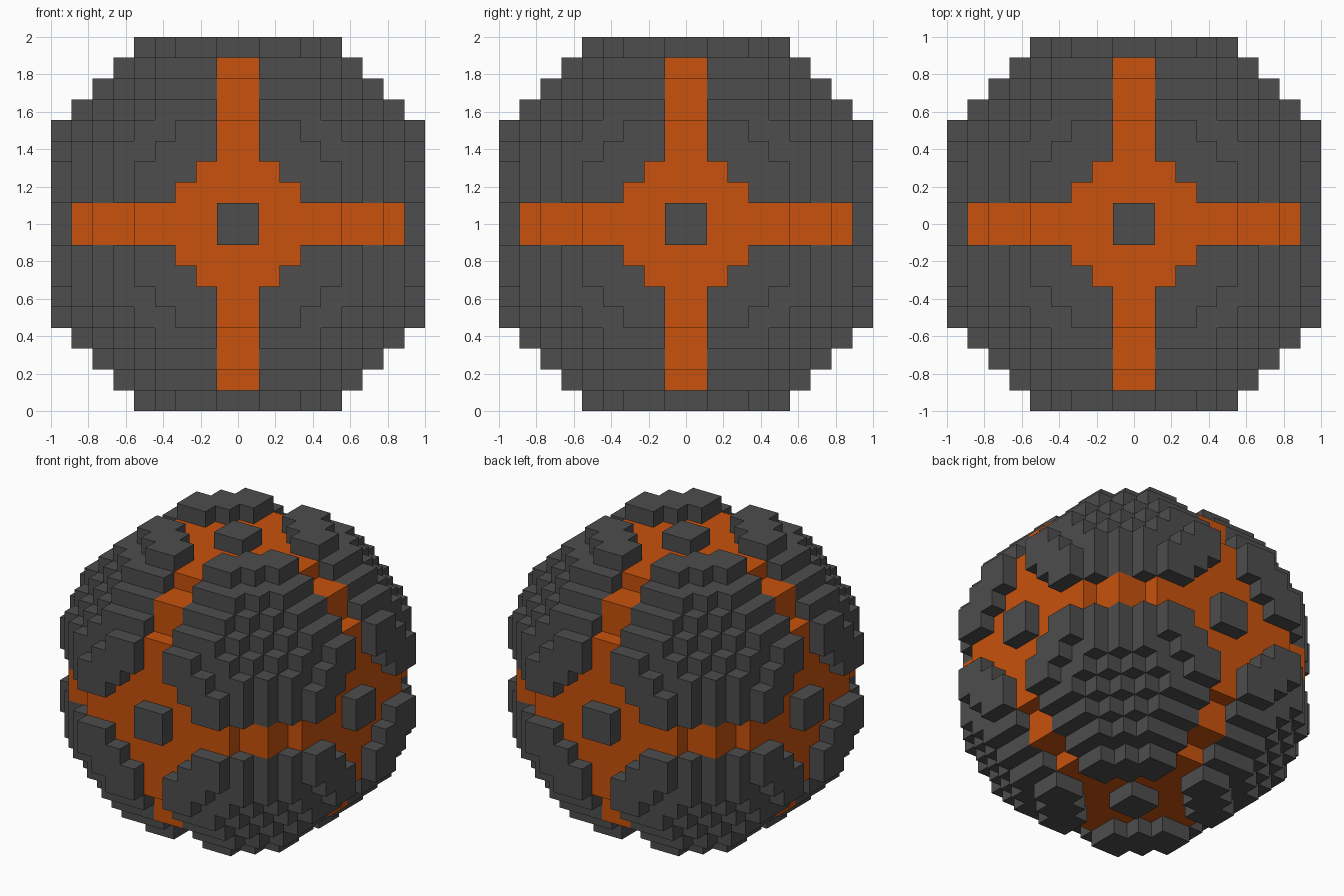
import bpy
import bmesh
from itertools import product
from mathutils import Vector

cube = bpy.data.objects.get("Cube")
if cube:
    bpy.data.objects.remove(cube, do_unlink=True)

HALF = 9                      # blocks from the centre to the outside
SIZE = 1 / HALF               # edge of one block
SHELL_R2 = 99.75              # squared radius of the armour shell, in blocks
CORE_R2 = 85.75               # squared radius of the glowing core


def make_material(name, rgb):
    mat = bpy.data.materials.new(name)
    mat.use_nodes = True
    colour = (*rgb, 1)
    mat.diffuse_color = colour
    mat.node_tree.nodes["Principled BSDF"].inputs["Base Color"].default_value = colour
    return mat


grey = make_material("dark_grey", (0.075, 0.075, 0.075))
orange = make_material("burnt_orange", (0.58, 0.085, 0.004))


def part_at(p):
    """Name of the part that fills the block centred on p, or None."""
    a, b, c = sorted(abs(v) for v in p)
    r2 = a * a + b * b + c * c
    if c > HALF or r2 > SHELL_R2:
        return None
    if c < HALF - 1 and r2 < CORE_R2:
        return "core"
    # Square stud in the middle of each of the six sides
    if c > HALF - 1 and b < 1:
        axis = max(range(3), key=lambda i: abs(p[i]))
        return "stud_" + (("right", "left"), ("front", "back"), ("bottom", "top"))[axis][p[axis] > 0]
    # Grooves between the plates, and the round clearing about each stud
    if a < 1 or (c > HALF - 1 and a + b <= 4):
        return None
    # Eight armour plates, one per octant
    return "plate_" + "_".join((("bottom", "top")[p[2] > 0],
                                ("front", "back")[p[1] > 0],
                                ("right", "left")[p[0] > 0]))


# Sort the blocks into parts
steps = [i + 0.5 for i in range(-HALF, HALF)]
blocks = {}
for p in product(steps, repeat=3):
    part = part_at(p)
    if part:
        blocks[p] = part

# Gather the exposed block sides of each part
meshes = {name: bmesh.new() for name in sorted(set(blocks.values()))}
for p, name in blocks.items():
    bm = meshes[name]
    for axis, sign in product(range(3), (-1, 1)):
        normal = Vector((0, 0, 0))
        normal[axis] = sign
        centre = Vector(p)
        if tuple(centre + normal) in blocks:
            continue
        u = Vector((0, 0, 0))
        u[(axis + 1) % 3] = 0.5
        v = normal.cross(u)
        mid = centre + normal / 2
        corners = (mid - u - v, mid + u - v, mid + u + v, mid - u + v)
        bm.faces.new([bm.verts.new((q + Vector((0, 0, HALF))) * SIZE) for q in corners])

# Weld each part and add it to the scene
for name, bm in meshes.items():
    bmesh.ops.remove_doubles(bm, verts=bm.verts, dist=SIZE / 100)
    mesh = bpy.data.meshes.new(name)
    bm.to_mesh(mesh)
    bm.free()
    mesh.materials.append(orange if name == "core" else grey)
    bpy.context.collection.objects.link(bpy.data.objects.new(name, mesh))
